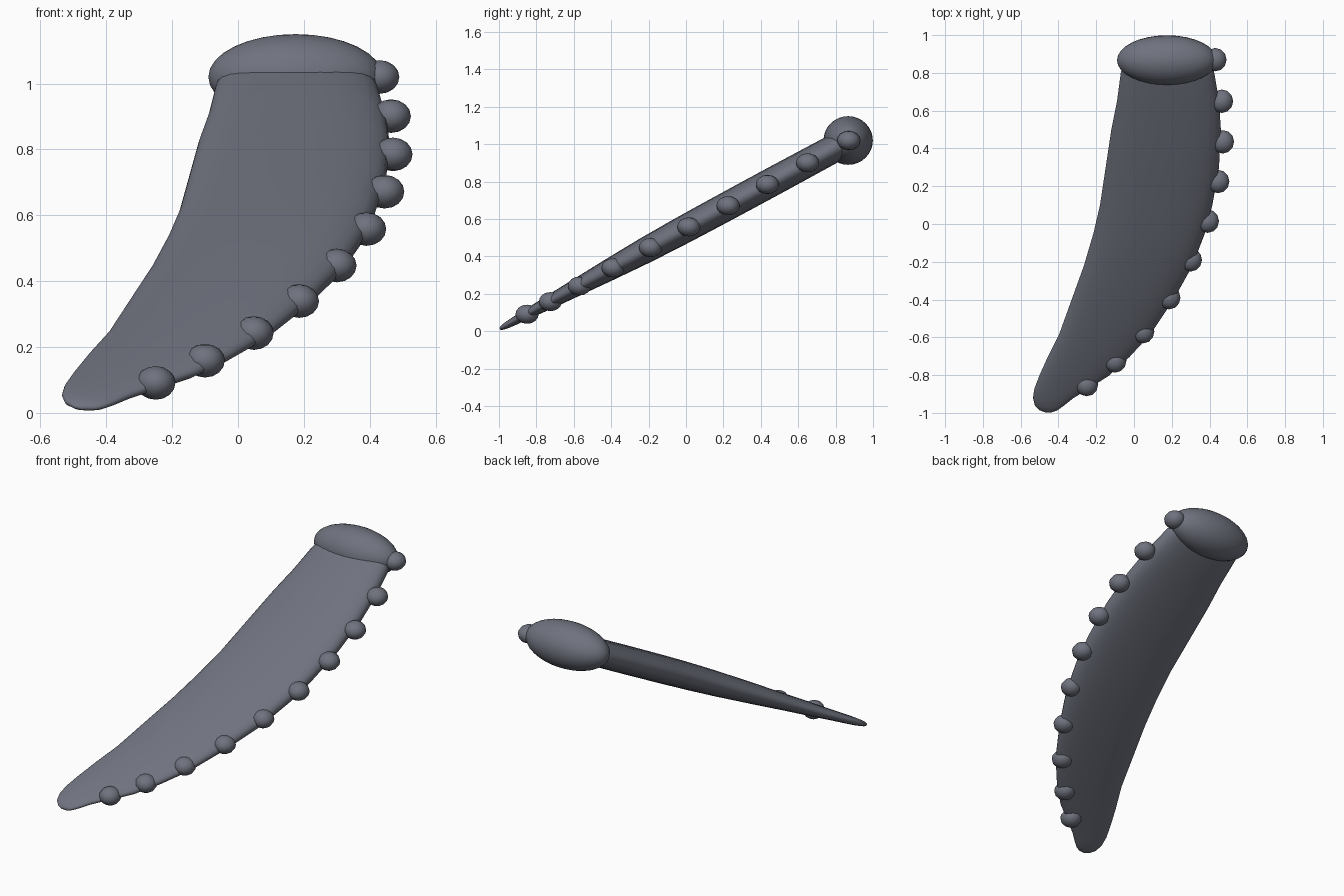
import bpy, bmesh, math
from mathutils import Vector

cube = bpy.data.objects.get("Cube")
if cube:
    bpy.data.objects.remove(cube)

# One slate grey skin colour
skin = bpy.data.materials.new("slate_grey")
skin.use_nodes = True
SLATE = (0.16, 0.17, 0.21, 1)
skin.diffuse_color = SLATE
skin.node_tree.nodes["Principled BSDF"].inputs["Base Color"].default_value = SLATE

TILT = math.atan(0.54)
UP = Vector((0, -math.sin(TILT), math.cos(TILT)))   # normal of the flipper plane


def mid_height(y):
    return 0.55 + 0.54 * y


def finish(name, bm):
    bmesh.ops.recalc_face_normals(bm, faces=bm.faces)
    mesh = bpy.data.meshes.new(name)
    bm.to_mesh(mesh)
    bm.free()
    mesh.materials.append(skin)
    for face in mesh.polygons:
        face.use_smooth = True
    obj = bpy.data.objects.new(name, mesh)
    bpy.context.collection.objects.link(obj)
    return obj


def ellipsoid(name, centre, radii, segments, rings):
    bm = bmesh.new()
    bmesh.ops.create_uvsphere(bm, u_segments=segments, v_segments=rings, radius=1)
    bmesh.ops.scale(bm, vec=radii, verts=bm.verts)
    obj = finish(name, bm)
    obj.location = centre
    return obj


# Flipper blade: y, inner edge x, outer edge x, half thickness
stations = [
    (0.88, -0.05, 0.40, 0.07), (0.8, -0.07, 0.425, 0.075),
    (0.65, -0.09, 0.45, 0.076), (0.5, -0.12, 0.46, 0.077),
    (0.3, -0.15, 0.45, 0.077), (0.1, -0.18, 0.415, 0.076),
    (-0.05, -0.215, 0.375, 0.074), (-0.22, -0.265, 0.31, 0.069),
    (-0.4, -0.33, 0.21, 0.059), (-0.58, -0.395, 0.09, 0.047),
    (-0.7, -0.455, -0.02, 0.039), (-0.8, -0.5, -0.13, 0.031),
    (-0.87, -0.527, -0.24, 0.026), (-0.92, -0.535, -0.32, 0.022),
    (-0.96, -0.525, -0.37, 0.018), (-0.985, -0.5, -0.405, 0.012),
    (-0.995, -0.475, -0.43, 0.006),
]
SIDES = 28
bm = bmesh.new()
loops = []
for y, inner, outer, half in stations:
    centre = Vector(((inner + outer) / 2, y, mid_height(y)))
    loop = []
    for i in range(SIDES):
        a = math.tau * i / SIDES
        c, s = math.cos(a), math.sin(a)
        # Slightly squared oval section
        across = math.copysign(abs(c) ** 0.85, c) * (outer - inner) / 2
        depth = math.copysign(abs(s) ** 0.85, s) * half
        loop.append(bm.verts.new(centre + Vector((across, 0, 0)) + UP * depth))
    loops.append(loop)
for a, b in zip(loops, loops[1:]):
    for i in range(SIDES):
        j = (i + 1) % SIDES
        bm.faces.new((a[i], a[j], b[j], b[i]))
bm.faces.new(loops[0])
bm.faces.new(loops[-1])
finish("flipper_blade", bm)

# Rounded shoulder joint at the root
ellipsoid("shoulder", (0.175, 0.867, 1.02), (0.265, 0.132, 0.13), 32, 16)

# Row of knobs along the outer edge: x, y
knobs = [
    (0.43, 0.87), (0.465, 0.65), (0.47, 0.435), (0.445, 0.225),
    (0.39, 0.015), (0.3, -0.19), (0.186, -0.39), (0.048, -0.57),
    (-0.1, -0.725), (-0.25, -0.85),
]
for n, (x, y) in enumerate(knobs, 1):
    ellipsoid(f"edge_knob_{n}", (x, y, mid_height(y)), (0.06, 0.062, 0.051), 12, 8)
